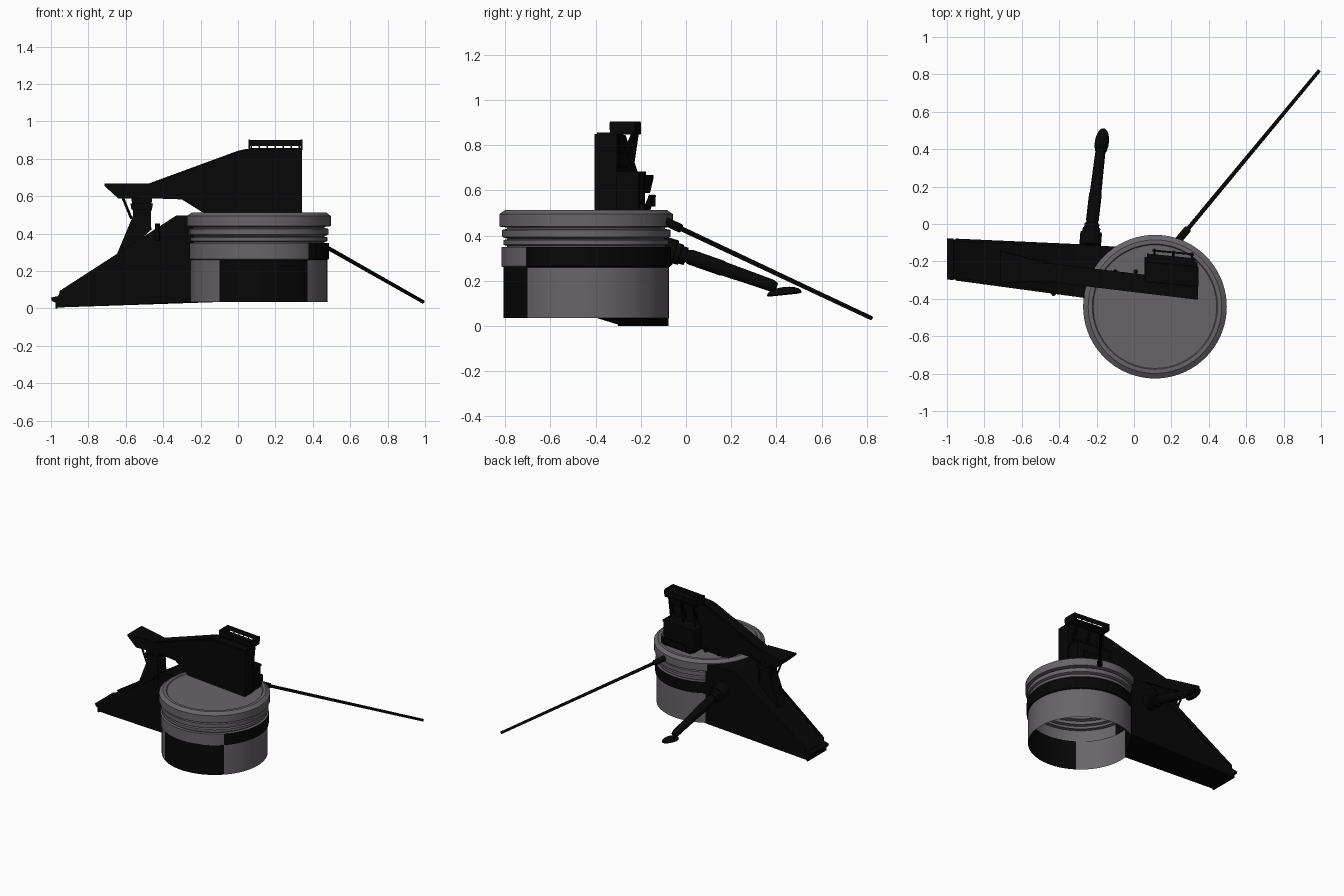
import bpy, bmesh, math
from mathutils import Vector

if "Cube" in bpy.data.objects:
    bpy.data.objects.remove(bpy.data.objects["Cube"])


def material(name, r, g, b):
    m = bpy.data.materials.new(name)
    m.diffuse_color = (r, g, b, 1)
    m.use_nodes = True
    m.node_tree.nodes["Principled BSDF"].inputs["Base Color"].default_value = m.diffuse_color
    return m


BLACK = material("black_metal", 0.002, 0.002, 0.002)
GREY = material("mottled_grey", 0.14, 0.13, 0.14)


def finish(name, bm, mats=(BLACK,), smooth=False):
    bmesh.ops.recalc_face_normals(bm, faces=bm.faces)
    me = bpy.data.meshes.new(name)
    bm.to_mesh(me)
    bm.free()
    for m in mats:
        me.materials.append(m)
    if smooth:
        me.shade_smooth()
        me.set_sharp_from_angle(angle=math.radians(30))
    ob = bpy.data.objects.new(name, me)
    bpy.context.collection.objects.link(ob)
    return ob


def prism(name, profile, front, back, end=None):
    """x/z profile spanned between two y(x) lines; end=(x, x2) moves that back edge."""
    bm = bmesh.new()
    a = [bm.verts.new((x, front(x), z)) for x, z in profile]
    b = []
    for x, z in profile:
        xb = end[1] if end and x == end[0] else x
        b.append(bm.verts.new((xb, back(xb), z)))
    bm.faces.new(a)
    bm.faces.new(b[::-1])
    for i in range(len(a)):
        j = (i + 1) % len(a)
        bm.faces.new((a[i], b[i], b[j], a[j]))
    return finish(name, bm)


def skew(x):
    return 0.1 * (0.34 - x)


def box(name, x0, x1, y0, y1, z0, z1):
    return prism(name, [(x0, z0), (x1, z0), (x1, z1), (x0, z1)],
                 lambda x: y0 + skew(x), lambda x: y1 + skew(x))


def tube(name, p, q, profile, sides=16):
    """Lathe (t, radius) pairs along the line p to q."""
    p, q = Vector(p), Vector(q)
    d = q - p
    rot = d.to_track_quat('Z', 'Y')
    bm = bmesh.new()
    rings = []
    for t, r in profile:
        rings.append([bm.verts.new(p + d * t + rot @ Vector(
            (r * math.cos(k * math.tau / sides), r * math.sin(k * math.tau / sides), 0)))
            for k in range(sides)])
    for r0, r1 in zip(rings, rings[1:]):
        for k in range(sides):
            j = (k + 1) % sides
            bm.faces.new((r0[k], r0[j], r1[j], r1[k]))
    bm.faces.new(rings[0])
    bm.faces.new(rings[-1])
    return finish(name, bm, smooth=True)


def rod(name, p, q, r=0.006, sides=8):
    return tube(name, p, q, [(0, r), (1, r)], sides)


# Drum: open-bottomed lathed shell with stacked rings and a chamfered lid
CX, CY, N = 0.112, -0.442, 72
shape = [(.366, .035), (.366, .26), (.375, .265), (.375, .35), (.35, .35), (.35, .355), (.366, .36),
         (.366, .38), (.345, .385), (.373, .395), (.373, .425), (.35, .43), (.35, .436),
         (.384, .44), (.384, .495), (.357, .514), (.335, .514), (.33, .508)]
bm = bmesh.new()
rings = [[bm.verts.new((CX + r * math.cos(k * math.tau / N), CY + r * math.sin(k * math.tau / N), z))
          for k in range(N)] for r, z in shape]
for i in range(len(rings) - 1):
    for k in range(N):
        j = (k + 1) % N
        f = bm.faces.new((rings[i][k], rings[i][j], rings[i + 1][j], rings[i + 1][k]))
        deg = (k + .5) * 360 / N - 360
        dark = (i == 0 and -123 < deg < -46) or (i in (1, 2) and not -170 < deg < -46)
        f.material_index = 1 if dark else 0
bm.faces.new(rings[-1])
finish("drum", bm, (GREY, BLACK), smooth=True)

# Sloped ramp body that meets the drum
rf = lambda x: -0.292 - 0.135 * (x + 1)
rb = lambda x: -0.08 - 0.045 * (x + 1)
prism("ramp_body", [(-0.97, .005), (-.25, .035), (-.25, .49), (-.32, .49), (-.955, .08), (-.97, .055)],
      rf, rb, end=(-.25, -.08))
prism("ramp_toe", [(-.965, 0), (-.965, .065), (-1, .058), (-.995, .04), (-.975, .03), (-.975, 0)],
      lambda x: rf(x) - .004, lambda x: rb(x) + .004)
edge = [(-.95, .07), (-.25, .48), (-.25, .497), (-.33, .497), (-.955, .093)]
prism("ramp_front_curb", edge, lambda x: rf(x) - .004, lambda x: rf(x) + .012)
prism("ramp_back_curb", edge, lambda x: rb(x) - .012, lambda x: rb(x) + .004)
rod("ramp_valve", (-.43, -.372, .36), (-.43, -.372, .455), .013, 12)

# Long boom beam resting on the drum
mid = lambda x: -0.355 - 0.12 * (x - 0.34)
prism("boom", [(-.5, .59), (-.3, .583), (-.18, .508), (.343, .508), (.343, .85), (.04, .845), (0, .837), (-.48, .66)],
      lambda x: mid(x) - .05, lambda x: mid(x) + .05)
prism("boom_cap", [(-.48, .657), (-.48, .667), (0, .843), (.04, .852), (.338, .856), (.338, .848), (.04, .842)],
      lambda x: mid(x) - .04, lambda x: mid(x) + .04)

# Flared tray at the boom tip
half = lambda x: .05 + .035 * max(0, min(1, (-.48 - x) / .2))
prism("tip_tray", [(-.714, .668), (-.714, .655), (-.64, .588), (-.48, .588), (-.48, .668)],
      lambda x: mid(x) - half(x), lambda x: mid(x) + half(x))

# Leaning column under the boom tip with braces
cf, cb = (lambda x: mid(x) - .05), (lambda x: mid(x) + .05)
prism("tip_column", [(-.66, .26), (-.54, .30), (-.53, .36), (-.465, .42), (-.465, .5), (-.46, .59), (-.57, .59), (-.56, .5)],
      cf, cb)
prism("column_collar", [(-.57, .53), (-.46, .53), (-.455, .56), (-.575, .56)],
      lambda x: cf(x) - .012, lambda x: cb(x) + .012)
for s in (-1, 1):
    y = mid(-.58) + s * .04
    rod("column_brace", (-.615, y, .59), (-.57, y, .48), .007)
    rod("column_strut", (-.48, y, .59), (-.47, y, .42), .007)

# Cabin behind the boom with a stepped balcony
box("cabin", .06, .335, -.32, -.21, .508, .68)
box("cabin_roof", .055, .34, -.32, -.205, .668, .683)
box("cabin_step", .07, .33, -.22, -.185, .508, .535)
box("balcony_back", .1, .32, -.17, -.16, .53, .575)
for x in (.11, .21, .31):
    y = -.185 + skew(x)
    rod("balcony_post", (x, y, .52), (x, y + .025, .58), .006)

# Railed lookout platform carried on lattice struts
Y0, Y1 = -.335, -.23
box("platform_floor", .06, .343, Y0, Y1, .848, .858)
for y in (Y0, Y1):
    box("platform_rail", .06, .343, y - .004, y + .004, .868, .9)
for x in (.06, .34):
    box("platform_end", x - .005, x + .005, Y0, Y1, .848, .904)
for i in range(7):
    x = .07 + i * .043
    for y in (Y0, Y1):
        rod("platform_post", (x, y + skew(x), .85), (x, y + skew(x), .88), .004, 6)
for x in (.09, .2, .31):
    o = skew(x)
    rod("platform_strut", (x, -.265 + o, .68), (x, -.24 + o, .85), .006)
    rod("platform_diagonal", (x, -.3 + o, .7), (x, -.24 + o, .85), .006)
    rod("platform_tie", (x, -.31 + o, .77), (x, -.25 + o, .77), .004)

# Vents on the lid beside the boom
for x in (.01, -.1):
    rod("lid_vent", (x, -.255, .5), (x, -.255, .535), .013, 12)

# Outrigger arm with a rounded foot
tube("arm_mount", (-.235, -.12, .345), (-.225, 0, .308),
     [(0, .058), (.6, .058), (.62, .047), (.8, .047), (.82, .04), (1, .04)], 20)
tube("arm", (-.225, 0, .312), (-.178, .4, .172),
     [(0, .027), (.05, .034), (.4, .034), (.42, .031), (.95, .027), (1, .02)], 20)
foot = bmesh.new()
bmesh.ops.create_uvsphere(foot, u_segments=20, v_segments=10, radius=1)
for v in foot.verts:
    x, y, z = v.co
    v.co = (-.172 + .038 * x + .008 * y, .435 + .077 * y,
            .143 + .008 * y + (.03 * z if z > 0 else max(-.006, .012 * z)))
finish("arm_foot", foot, smooth=True)

# Long thin pole with a thicker socket
tube("pole", (.235, -.09, .463), (.99, .82, .035),
     [(0, .02), (.07, .02), (.075, .0115), (1, .0095)], 12)
